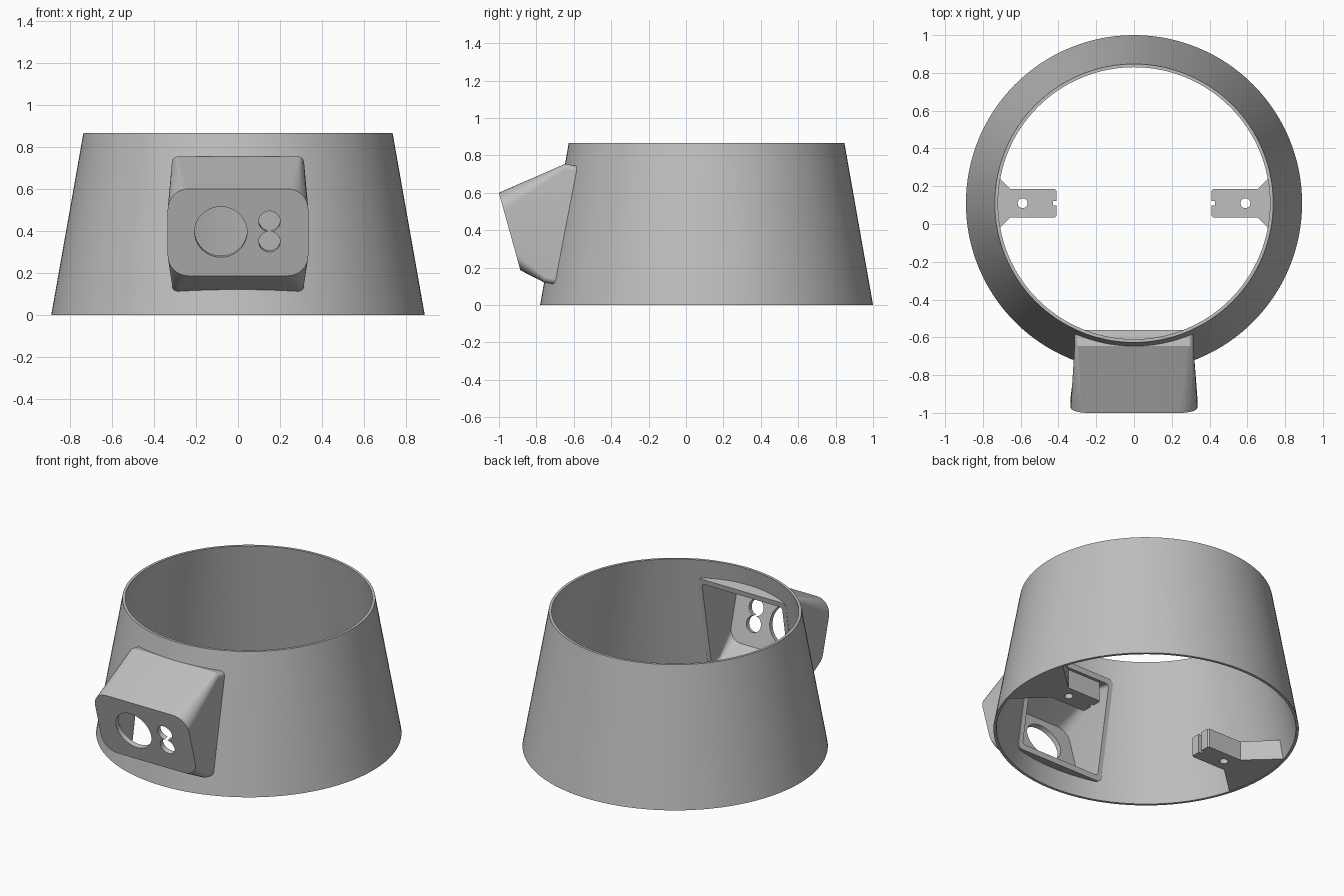
import bpy, bmesh, math
from mathutils import Vector

if "Cube" in bpy.data.objects:
    bpy.data.objects.remove(bpy.data.objects["Cube"])

grey = bpy.data.materials.new("plain grey")
grey.use_nodes = True
grey.diffuse_color = (0.52, 0.52, 0.52, 1)
grey.node_tree.nodes["Principled BSDF"].inputs["Base Color"].default_value = grey.diffuse_color

CENTRE = Vector((0, 0.11, 0))


def loft(name, rings, closed=False):
    """Skin matching rings; cap the ends, or join last to first if closed."""
    bm = bmesh.new()
    loops = [[bm.verts.new(p) for p in ring] for ring in rings]
    pairs = list(zip(loops, loops[1:]))
    if closed:
        pairs.append((loops[-1], loops[0]))
    else:
        bm.faces.new(loops[0])
        bm.faces.new(loops[-1])
    for a, b in pairs:
        for i in range(len(a)):
            j = (i + 1) % len(a)
            bm.faces.new((a[i], a[j], b[j], b[i]))
    bmesh.ops.recalc_face_normals(bm, faces=bm.faces)
    mesh = bpy.data.meshes.new(name)
    bm.to_mesh(mesh)
    bm.free()
    mesh.materials.append(grey)
    obj = bpy.data.objects.new(name, mesh)
    bpy.context.collection.objects.link(obj)
    return obj


def circle(centre, radius, u, v, n):
    return [centre + radius * (math.cos(2 * math.pi * i / n) * u + math.sin(2 * math.pi * i / n) * v)
            for i in range(n)]


def rounded_rect(centre, up, hw, hh, r, steps=8):
    points = []
    for k, (sx, sy) in enumerate(((1, 1), (-1, 1), (-1, -1), (1, -1))):
        for i in range(steps + 1):
            a = math.pi / 2 * (k + i / steps)
            x = sx * (hw - r) + r * math.cos(a)
            points.append(centre + X * x + up * (sy * (hh - r) + r * math.sin(a)))
    return points


def cut(obj, cutter):
    mod = obj.modifiers.new("cut", 'BOOLEAN')
    mod.operation = 'DIFFERENCE'
    mod.solver = 'EXACT'
    mod.object = cutter
    bpy.context.view_layer.objects.active = obj
    bpy.ops.object.modifier_apply(modifier=mod.name)


X, Y, Z = Vector((1, 0, 0)), Vector((0, 1, 0)), Vector((0, 0, 1))

# Tapered ring wall
shell = loft("tapered_shell", [circle(CENTRE + Z * z, r, X, Y, 128) for r, z in
             ((0.89, 0), (0.737, 0.866), (0.72, 0.866), (0.873, 0))], closed=True)

# Housing: rounded tilted face blending into a rectangular flange
face_up = Vector((0, -0.267, 0.964))
face_in = Vector((0, 0.964, 0.267))
face_mid = Vector((0, -0.943, 0.393))
back_up = Vector((0, 0.175, 0.985))
back_in = Vector((0, 0.985, -0.175))
back_mid = Vector((0, -0.702, 0.4375))
housing = loft("camera_housing", [
    rounded_rect(face_mid, face_up, 0.335, 0.215, 0.1),
    rounded_rect(back_mid, back_up, 0.315, 0.322, 0.03),
    rounded_rect(back_mid + back_in * 0.085, back_up, 0.315, 0.322, 0.03)])
cavity = loft("cavity_cutter", [
    rounded_rect(face_mid + face_in * 0.03, face_up, 0.3, 0.18, 0.08),
    rounded_rect(back_mid, back_up, 0.285, 0.288, 0.02),
    rounded_rect(back_mid + back_in * 0.2, back_up, 0.285, 0.288, 0.02)])
cut(shell, cavity)
cut(housing, cavity)
cutters = [cavity]

# One large and two small holes through the housing face
for x, v, r in ((-0.082, 0.002, 0.125), (0.15, 0.054, 0.051), (0.15, -0.046, 0.051)):
    mid = face_mid + X * x + face_up * v
    hole = loft("hole_cutter", [circle(mid + face_in * d, r, X, face_up, 48) for d in (-0.05, 0.06)])
    cut(housing, hole)
    cutters.append(hole)


# Mounting tabs inside the bottom rim, flaring into the wall
def tab_outline(side, z, wall):
    half = [(0.43, 0.012), (0.41, 0.012), (0.41, 0.066), (0.419, 0.075), (0.655, 0.075)]
    half += [(wall * math.cos(a), wall * math.sin(a)) for a in (0.289, 0.2, 0.1)]
    full = half + [(wall, 0)] + [(x, -y) for x, y in reversed(half)]
    return [CENTRE + Vector((side * x, y, z)) for x, y in full]


tabs = []
for side, name in ((1, "left_mounting_tab"), (-1, "right_mounting_tab")):
    tab = loft(name, [tab_outline(side, 0.002, 0.882), tab_outline(side, 0.125, 0.86)])
    hole = loft("screw_cutter", [circle(CENTRE + Vector((side * 0.59, 0, z)), 0.026, X, Y, 24)
                                 for z in (-0.05, 0.2)])
    cut(tab, hole)
    cutters.append(hole)
    tabs.append(tab)

for c in cutters:
    bpy.data.objects.remove(c)

# Smooth round surfaces, crisp edges
bpy.ops.object.select_all(action='DESELECT')
for obj in [shell, housing] + tabs:
    obj.select_set(True)
bpy.context.view_layer.objects.active = shell
bpy.ops.object.shade_smooth_by_angle(angle=math.radians(30))
